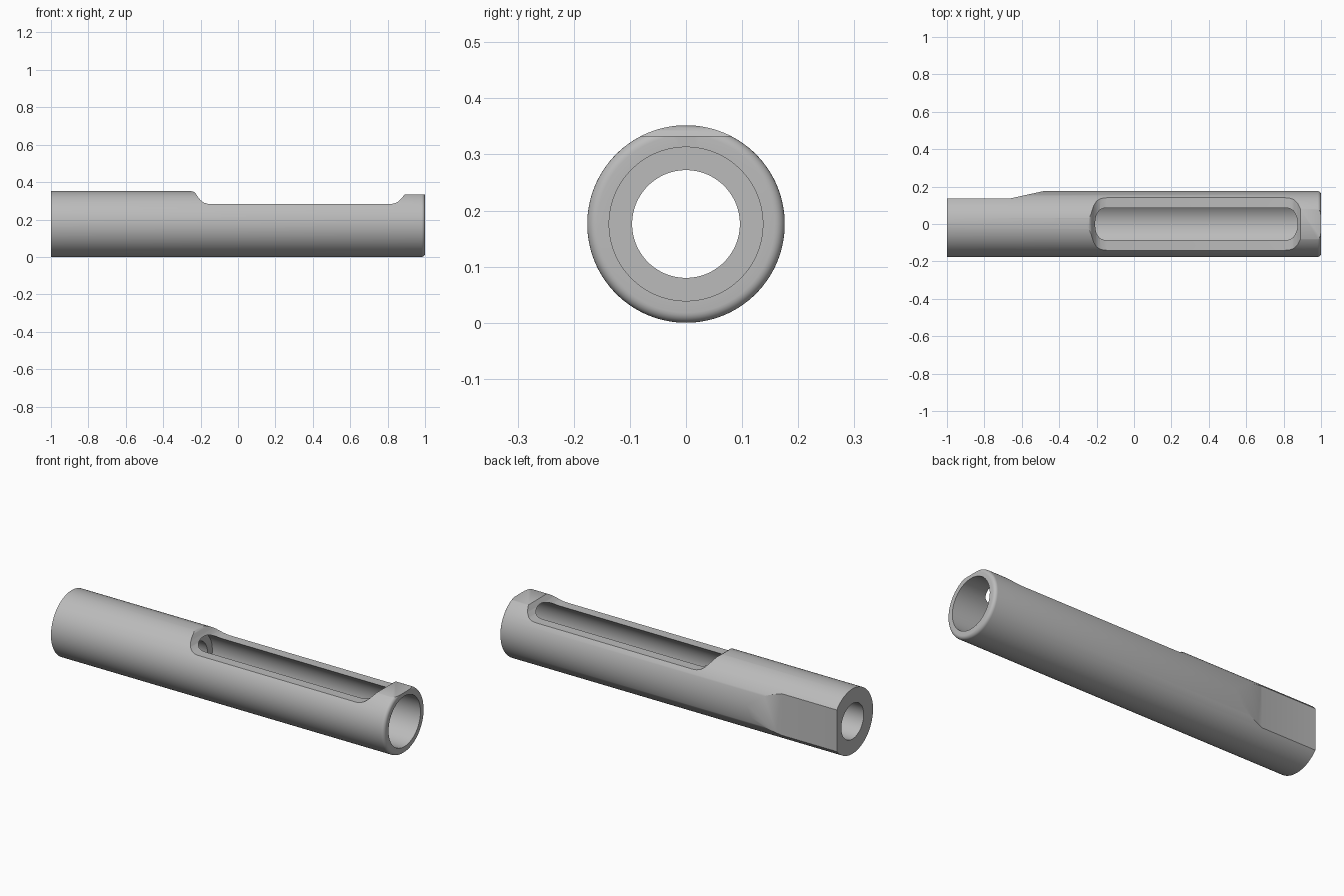
import bpy
import bmesh
from math import sin, cos, pi
from mathutils import Matrix, Vector

cube = bpy.data.objects.get("Cube")
if cube:
    bpy.data.objects.remove(cube, do_unlink=True)

RADIUS = 0.176
BORE = 0.137
SMALL_BORE = 0.096
FILLET = 0.018
SEGMENTS = 128

steel = bpy.data.materials.new("satin_grey_metal")
steel.use_nodes = True
grey = (0.5, 0.5, 0.5, 1)
steel.diffuse_color = grey
steel.node_tree.nodes["Principled BSDF"].inputs["Base Color"].default_value = grey


def add_object(name, bm):
    bmesh.ops.recalc_face_normals(bm, faces=bm.faces)
    mesh = bpy.data.meshes.new(name)
    bm.to_mesh(mesh)
    bm.free()
    mesh.materials.append(steel)
    obj = bpy.data.objects.new(name, mesh)
    bpy.context.collection.objects.link(obj)
    return obj


def prism(name, outline, to_point, depth):
    """Extrude a flat outline along the given depth vector."""
    bm = bmesh.new()
    face = bm.faces.new([bm.verts.new(to_point(a, b)) for a, b in outline])
    extruded = bmesh.ops.extrude_face_region(bm, geom=[face])["geom"]
    verts = [v for v in extruded if isinstance(v, bmesh.types.BMVert)]
    bmesh.ops.translate(bm, verts=verts, vec=depth)
    obj = add_object(name, bm)
    obj.hide_render = True
    return obj


# Hollow tube: closed wall section revolved around the x axis
fillet = [(1 - FILLET + FILLET * sin(i * pi / 12), RADIUS - FILLET + FILLET * cos(i * pi / 12))
          for i in range(7)]
section = [(-1, SMALL_BORE), (-1, RADIUS)] + fillet + [(1, BORE), (-0.25, BORE), (-0.25, SMALL_BORE)]
bm = bmesh.new()
rings = []
for i in range(SEGMENTS):
    turn = Matrix.Rotation(2 * pi * i / SEGMENTS, 3, "X")
    rings.append([bm.verts.new(turn @ Vector((x, 0, r)) + Vector((0, 0, RADIUS))) for x, r in section])
for i, ring in enumerate(rings):
    following = rings[(i + 1) % SEGMENTS]
    for j in range(len(section)):
        k = (j + 1) % len(section)
        bm.faces.new((ring[j], ring[k], following[k], following[j]))
tube = add_object("tube_body", bm)

# Top slot with curved ends and the flat land beside the open end
slot_outline = [
    (-0.26, 0.4), (-0.255, 0.352), (-0.24, 0.35), (-0.228, 0.342), (-0.215, 0.322),
    (-0.2, 0.303), (-0.182, 0.29), (-0.162, 0.284), (-0.145, 0.282),
    (0.81, 0.282), (0.832, 0.285), (0.852, 0.293), (0.872, 0.31), (0.89, 0.333),
    (1.1, 0.333), (1.1, 0.4)]
slot = prism("slot_cutter", slot_outline, lambda x, z: (x, -0.3, z), (0, 0.6, 0))

# Rear side flat with its sloping run-out
flat_outline = [(-1.1, 0.135), (-0.67, 0.135), (-0.46, 0.181), (-0.46, 0.3), (-1.1, 0.3)]
flat = prism("side_flat_cutter", flat_outline, lambda x, y: (x, y, -0.1), (0, 0, 0.6))

bpy.context.view_layer.objects.active = tube
for cutter in (slot, flat):
    cut = tube.modifiers.new(cutter.name, "BOOLEAN")
    cut.operation = "DIFFERENCE"
    cut.solver = "EXACT"
    cut.object = cutter
    bpy.ops.object.modifier_apply(modifier=cut.name)
    bpy.data.objects.remove(cutter, do_unlink=True)

bpy.ops.object.select_all(action="DESELECT")
tube.select_set(True)
bpy.ops.object.shade_smooth_by_angle(angle=pi / 6)
